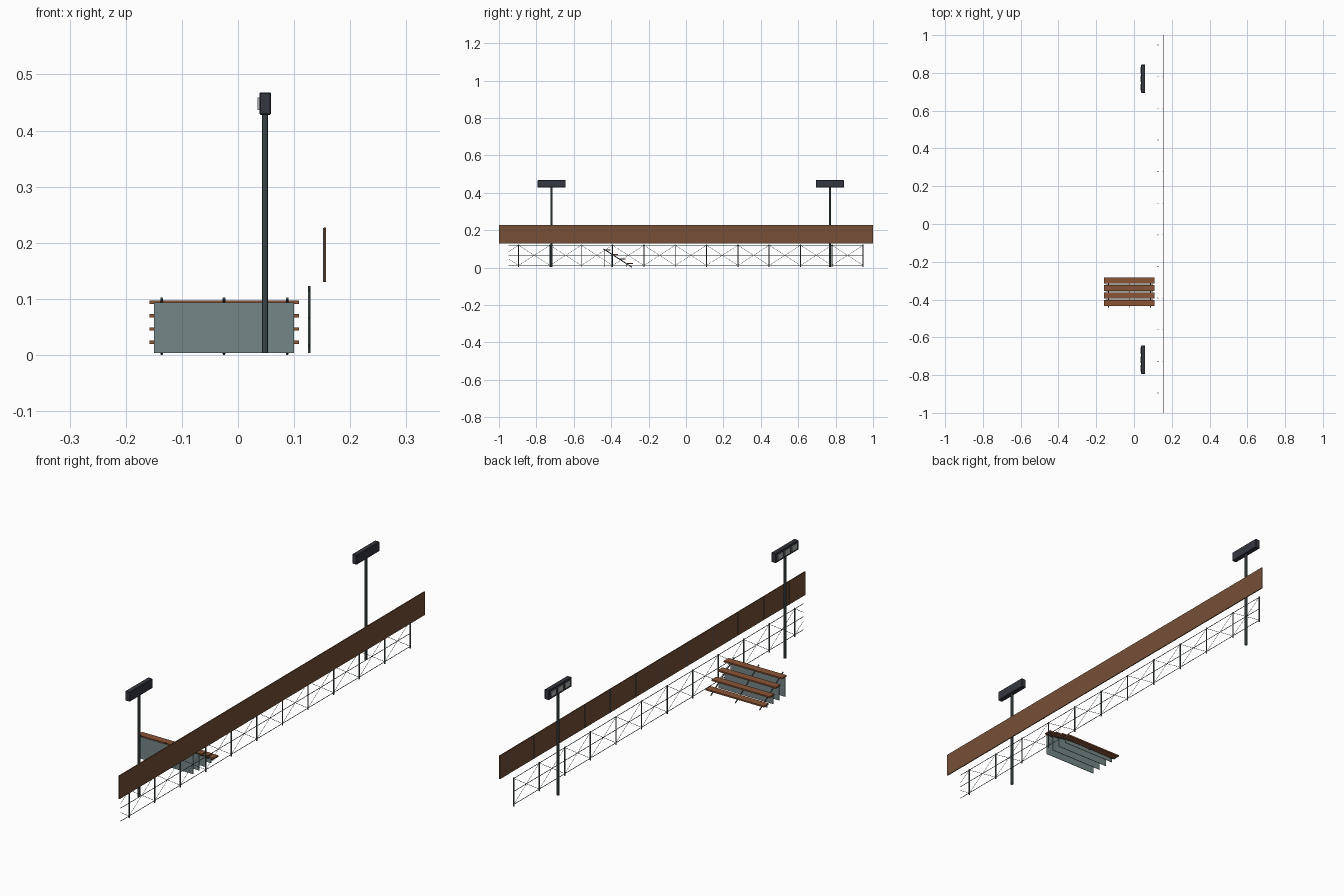
import bpy
import bmesh
from mathutils import Vector

cube = bpy.data.objects.get("Cube")
if cube:
    bpy.data.objects.remove(cube, do_unlink=True)


def material(name, color):
    m = bpy.data.materials.new(name)
    m.use_nodes = True
    m.diffuse_color = (*color, 1)
    m.node_tree.nodes["Principled BSDF"].inputs["Base Color"].default_value = (*color, 1)
    return m


BOARD = material("brown board", (0.18, 0.08, 0.038))
PLANK = material("red brown plank", (0.26, 0.09, 0.036))
SHEET = material("grey sheet", (0.18, 0.24, 0.245))
STEEL = material("dark steel", (0.075, 0.105, 0.11))
HOUSING = material("lamp housing", (0.035, 0.038, 0.05))
LENS = material("pale lens", (0.42, 0.47, 0.46))


def finish(name, bm, mat):
    mesh = bpy.data.meshes.new(name)
    bm.to_mesh(mesh)
    bm.free()
    mesh.materials.append(mat)
    ob = bpy.data.objects.new(name, mesh)
    bpy.context.collection.objects.link(ob)
    return ob


def add_box(bm, low, high):
    low, high = Vector(low), Vector(high)
    verts = bmesh.ops.create_cube(bm, size=1)["verts"]
    for v in verts:
        v.co = (low + high) / 2 + v.co * (high - low)


def box(name, low, high, mat, bevel=0):
    bm = bmesh.new()
    add_box(bm, low, high)
    ob = finish(name, bm, mat)
    if bevel:
        mod = ob.modifiers.new("bevel", "BEVEL")
        mod.width, mod.segments = bevel, 1
    return ob


def add_rod(bm, a, b, radius, sides=6):
    a, b = Vector(a), Vector(b)
    verts = bmesh.ops.create_cone(bm, cap_ends=True, segments=sides, radius1=radius,
                                  radius2=radius, depth=(b - a).length)["verts"]
    rot = (b - a).to_track_quat("Z", "Y")
    for v in verts:
        v.co = rot @ v.co + (a + b) / 2


# Long board raised above the fence, with narrow joint strips on its inner side
box("long_board", (0.153, -1, 0.13), (0.157, 1, 0.227), BOARD)
FENCE_X, FIRST, STEP, POSTS = 0.127, -0.895, 0.1675, 12
posts = [FIRST + STEP * i for i in range(POSTS)]
bm = bmesh.new()
for y in posts:
    add_box(bm, (0.1515, y - 0.001, 0.13), (0.153, y + 0.001, 0.226))
finish("board_joint_strips", bm, STEEL)

# Fence posts
LOW, HIGH = 0.012, 0.12
bm = bmesh.new()
for y in posts:
    add_rod(bm, (FENCE_X, y, 0.004), (FENCE_X, y, 0.123), 0.0026, 8)
finish("fence_posts", bm, STEEL)

# Fence rails
bm = bmesh.new()
for z in (LOW, (LOW + HIGH) / 2, HIGH):
    add_rod(bm, (FENCE_X, -0.95, z), (FENCE_X, posts[-1], z), 0.0012)
finish("fence_rails", bm, STEEL)

# Crossed wires in each bay, cut short in the open end bay
bm = bmesh.new()
for y in posts[:-1]:
    for a, b in ((LOW, HIGH), (HIGH, LOW)):
        add_rod(bm, (FENCE_X, y, a), (FENCE_X, y + STEP, b), 0.0007, 4)
part = (FIRST + 0.95) / STEP
for a, b in ((LOW, HIGH), (HIGH, LOW)):
    add_rod(bm, (FENCE_X, FIRST, a), (FENCE_X, -0.95, a + (b - a) * part), 0.0007, 4)
finish("fence_wires", bm, STEEL)

# Stepped bench: four planks, each with an upright sheet below its rear edge
for i in range(4):
    y, z = -0.434 + 0.0395 * i, 0.091 - 0.0238 * i
    box(f"bench_plank_{i + 1}", (-0.158, y, z), (0.109, y + 0.031, z + 0.006), PLANK)
    box(f"bench_riser_{i + 1}", (-0.15, y - 0.004, 0.004), (0.1, y - 0.002, z + 0.003), SHEET)

# Sloping bars that carry the planks
bm = bmesh.new()
for x in (-0.136, -0.025, 0.088):
    add_rod(bm, (x, -0.442, 0.101), (x, -0.288, 0.002), 0.0024, 8)
finish("bench_bars", bm, STEEL)

# Floodlights: pole, housing and three lenses facing the bench side
for side, y in (("front", -0.718), ("rear", 0.769)):
    bm = bmesh.new()
    add_rod(bm, (0.048, y, 0.004), (0.048, y, 0.43), 0.0055, 8)
    finish(f"{side}_lamp_pole", bm, STEEL)
    box(f"{side}_lamp_housing", (0.038, y - 0.075, 0.428), (0.059, y + 0.075, 0.468),
        HOUSING, 0.002)
    for i in (-1, 0, 1):
        c = y + i * 0.046
        box(f"{side}_lamp_lens_{i + 2}", (0.035, c - 0.017, 0.437),
            (0.0385, c + 0.017, 0.459), LENS)
